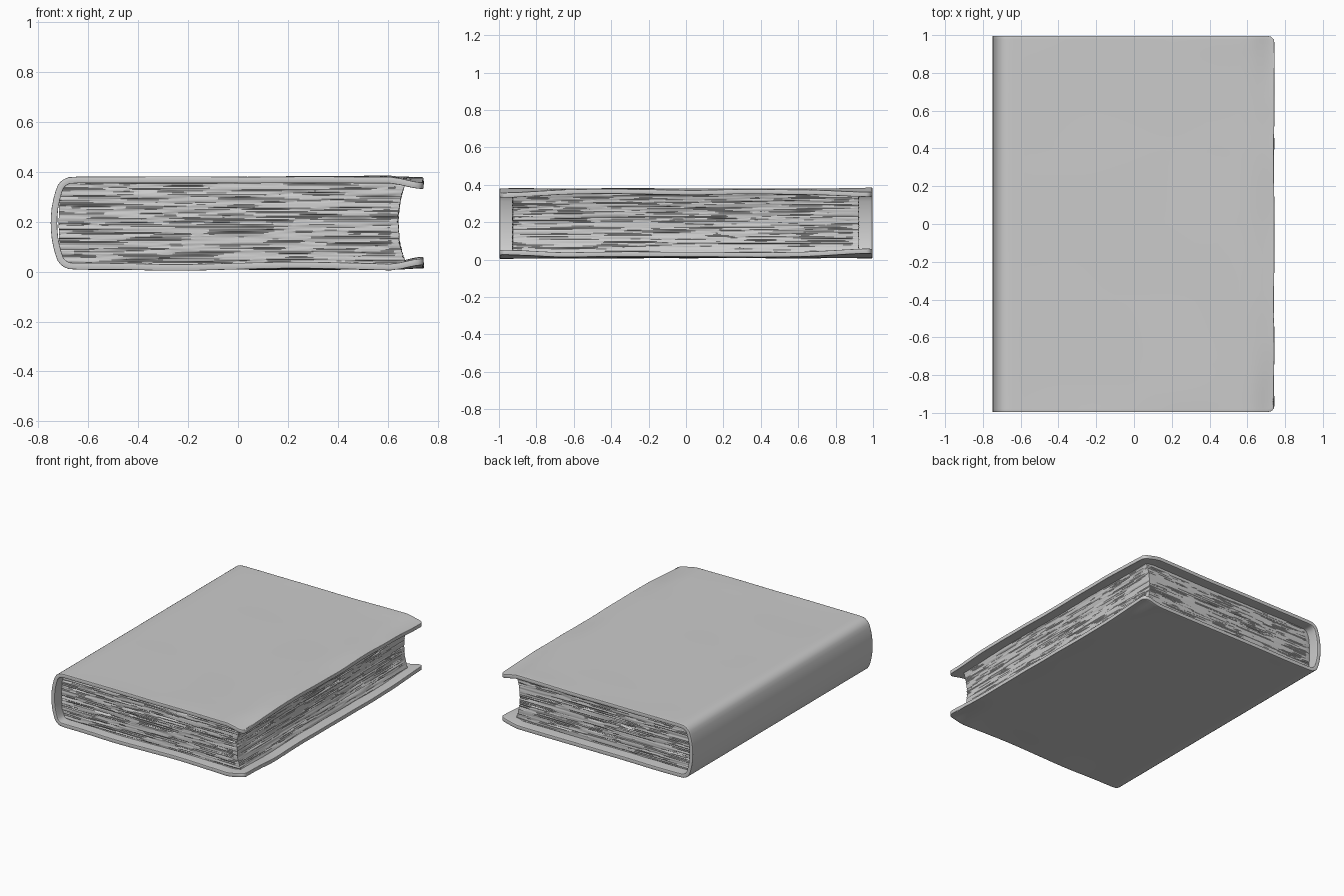
import bpy, bmesh, math
from mathutils import Vector, noise

if "Cube" in bpy.data.objects:
    bpy.data.objects.remove(bpy.data.objects["Cube"])


def step(a, b, v):
    t = max(0.0, min(1.0, (v - a) / (b - a)))
    return t * t * (3 - 2 * t)


def rough(x, y, z):
    return noise.noise(Vector((x, y, z)))


def grid_object(name, rows, closed=False):
    """Skin rows of points; closed rows become rings with end caps."""
    bm = bmesh.new()
    vs = [[bm.verts.new(p) for p in row] for row in rows]
    n = len(rows[0])
    for a, b in zip(vs, vs[1:]):
        for i in range(n if closed else n - 1):
            j = (i + 1) % n
            bm.faces.new((a[i], a[j], b[j], b[i]))
    if closed:
        bm.faces.new(vs[0])
        bm.faces.new(vs[-1])
    bmesh.ops.recalc_face_normals(bm, faces=bm.faces)
    mesh = bpy.data.meshes.new(name)
    bm.to_mesh(mesh)
    bm.free()
    ob = bpy.data.objects.new(name, mesh)
    bpy.context.collection.objects.link(ob)
    return ob


def smooth(ob, degrees):
    bpy.ops.object.select_all(action='DESELECT')
    ob.select_set(True)
    bpy.context.view_layer.objects.active = ob
    bpy.ops.object.shade_smooth_by_angle(angle=math.radians(degrees))


# Cover: upper half of the C-shaped section, mirrored about mid height
MID = 0.194
HALF = 0.173
xs = [0.742, 0.739, 0.732, 0.722, 0.705, 0.68, 0.65, 0.61]
xs += [0.56 - 0.06 * i for i in range(21)]
upper = [(x, HALF) for x in xs]
upper += [(-0.675, 0.171), (-0.69, 0.165), (-0.702, 0.156), (-0.711, 0.144),
          (-0.719, 0.122), (-0.727, 0.092), (-0.733, 0.06), (-0.736, 0.03)]
section = upper + [(-0.737, 0.0)] + [(x, -z) for x, z in reversed(upper)]

NY = 80
cover_rows = []
for k in range(NY + 1):
    v = -math.cos(math.pi * k / NY) * 0.35 + (2 * k / NY - 1) * 0.65
    row = []
    for x, h in section:
        side = 1 if h > 0 else -1
        # rounded fore-edge corners
        d = max(0.0, x - 0.702)
        y = v * (0.996 - (0.04 - math.sqrt(max(0.0, 0.0016 - d * d))) * 0.8)
        # gentle warping and inward-curled corners
        free = step(-0.72, -0.4, x)
        edge = max(step(0.45, 0.74, x), step(0.75, 1, abs(y)))
        wave = rough(x * 2.2, y * 2.6, side * 7.3) * 0.008 * free * (0.3 + 0.7 * edge)
        curl = step(0.6, 0.742, x) * (0.006 + 0.018 * step(0.6, 1.0, abs(y)))
        wobble = rough(3.1, y * 4, side * 2) * 0.006 * step(0.6, 0.74, x)
        row.append((x + wobble, y, MID + h + wave - side * curl))
    cover_rows.append(row)
cover = grid_object("cover", cover_rows)
sol = cover.modifiers.new("board_thickness", 'SOLIDIFY')
sol.thickness = 0.026
sol.offset = 0
bev = cover.modifiers.new("soft_edges", 'BEVEL')
bev.width = 0.006
bev.segments = 2
bev.limit_method = 'ANGLE'
bev.angle_limit = math.radians(50)
smooth(cover, 50)

# Page block: stacked layers with uneven edges and a hollow fore edge
NZ, NX, NF = 72, 70, 90
Z0, Z1 = 0.028, 0.36
page_rows = []
for k in range(NZ + 1):
    z = Z0 + (Z1 - Z0) * k / NZ
    t = (z - MID) / 0.166
    right = 0.642 + 0.033 * abs(t) ** 2.2
    left = -0.718 + 0.012 * t * t + 0.03 * step(0.8, 1, abs(t))

    def inset(s, seed):
        fine = rough(s * 2.5, k * 1.7 + 0.37, seed)
        streak = rough(s * 5, k * 0.83 + 0.21, seed + 20)
        return 0.004 * fine + 0.014 * max(0.0, streak - 0.22)

    ring = []
    for i in range(NX):
        x = left + (right - left) * i / NX
        ring.append((x, -0.928 + inset(x, 1.5), z))
    for i in range(NF):
        y = -0.926 + 1.85 * i / NF
        ring.append((right - inset(y, 5.5), y, z))
    for i in range(NX):
        x = right + (left - right) * i / NX
        ring.append((x, 0.924 - inset(x, 9.5), z))
    for i in range(6):
        ring.append((left, 0.92 - 1.84 * i / 6, z))
    page_rows.append(ring)
pages = grid_object("pages", page_rows, closed=True)
smooth(pages, 35)
